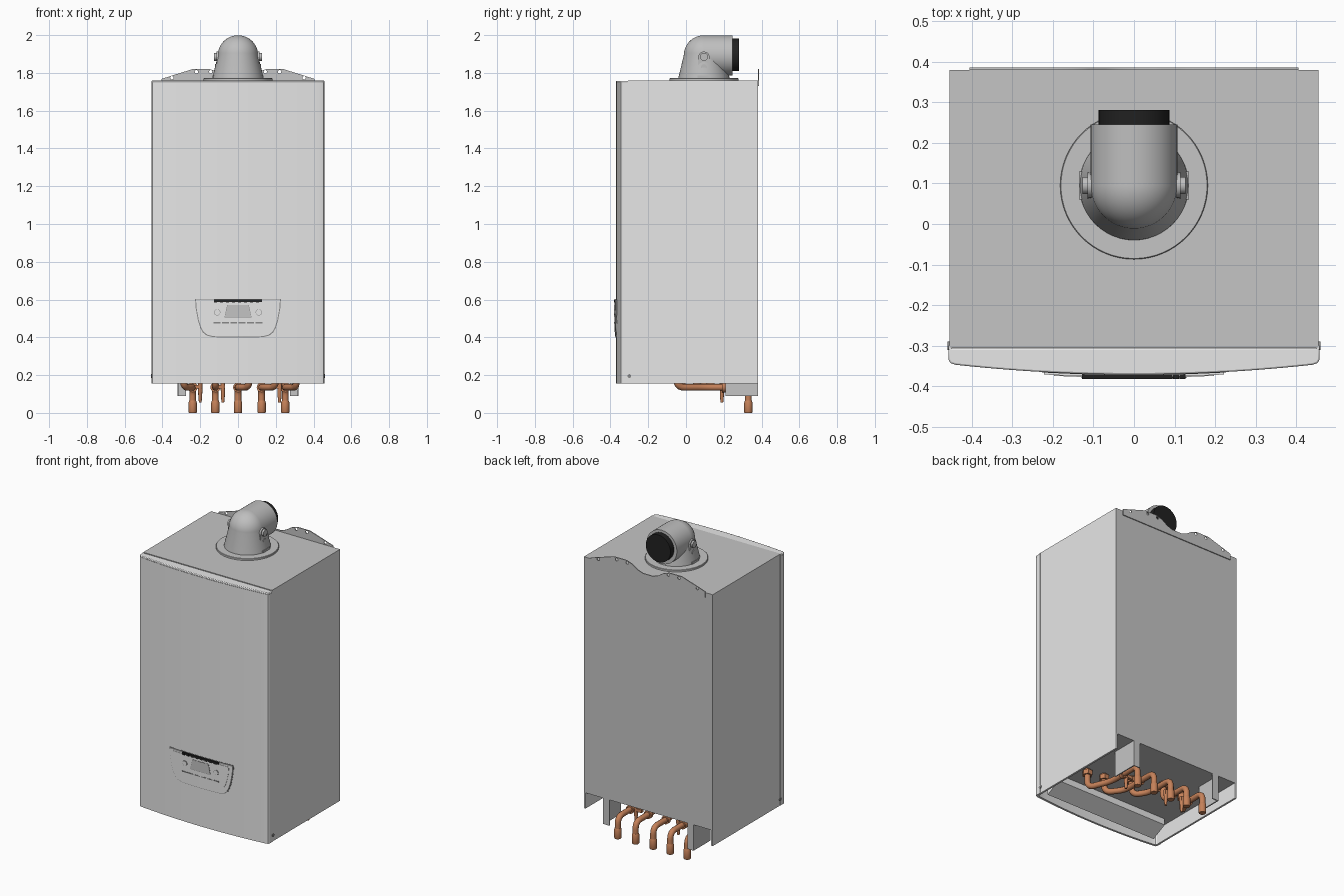
import bpy, bmesh, math
from mathutils import Vector

if "Cube" in bpy.data.objects:
    bpy.data.objects.remove(bpy.data.objects["Cube"])


def material(name, rgb):
    m = bpy.data.materials.new(name)
    m.diffuse_color = (*rgb, 1)
    m.use_nodes = True
    m.node_tree.nodes["Principled BSDF"].inputs["Base Color"].default_value = m.diffuse_color
    return m


CASE = material("casing grey", (0.56, 0.56, 0.56))
PANEL = material("panel white", (0.80, 0.80, 0.80))
FLUE = material("flue grey", (0.52, 0.52, 0.52))
SEAM = material("seam grey", (0.25, 0.25, 0.25))
DISPLAY = material("display grey", (0.55, 0.55, 0.55))
BLACK = material("rubber black", (0.015, 0.015, 0.015))
COPPER = material("copper", (0.56, 0.22, 0.10))


def finish(bm, name, mat):
    bmesh.ops.recalc_face_normals(bm, faces=bm.faces)
    me = bpy.data.meshes.new(name)
    bm.to_mesh(me)
    bm.free()
    me.materials.append(mat)
    ob = bpy.data.objects.new(name, me)
    bpy.context.collection.objects.link(ob)
    return ob


def prism(name, pts, plane, d0, d1, mat, bowed=False):
    """Extrude a 2D outline lying in plane 'xy', 'xz' or 'yz'."""
    place = {"xy": lambda a, b, d: (a, b, d),
             "xz": lambda a, b, d: (a, d, b),
             "yz": lambda a, b, d: (d, a, b)}[plane]
    bm = bmesh.new()
    lo = [bm.verts.new(place(a, b, d0)) for a, b in pts]
    hi = [bm.verts.new(place(a, b, d1)) for a, b in pts]
    bm.faces.new(lo)
    bm.faces.new(hi)
    for i in range(len(pts)):
        j = (i + 1) % len(pts)
        bm.faces.new((lo[i], lo[j], hi[j], hi[i]))
    if bowed:  # slice along x, then follow the door curve
        for i in range(-6, 7):
            bmesh.ops.bisect_plane(bm, geom=bm.verts[:] + bm.edges[:] + bm.faces[:],
                                   plane_co=(i * 0.0351, 0, 0), plane_no=(1, 0, 0))
        for v in bm.verts:
            v.co.y += 0.024 * (v.co.x / 0.44) ** 2
    return finish(bm, name, mat)


def box(name, x0, x1, y0, y1, z0, z1, mat):
    return prism(name, [(x0, y0), (x1, y0), (x1, y1), (x0, y1)], "xy", z0, z1, mat)


def lathe(name, prof, origin, axis, mat, n=40):
    """Turn (radius, distance) points about an axis through origin."""
    rot = Vector((0, 0, 1)).rotation_difference(Vector(axis))
    bm = bmesh.new()
    rings = []
    for r, h in prof:
        rings.append([bm.verts.new(rot @ Vector((r * math.cos(2 * math.pi * i / n),
                      r * math.sin(2 * math.pi * i / n), h)) + Vector(origin)) for i in range(n)])
    for a, b in zip(rings, rings[1:]):
        for i in range(n):
            j = (i + 1) % n
            bm.faces.new((a[i], a[j], b[j], b[i]))
    bm.faces.new(rings[0])
    bm.faces.new(rings[-1])
    return finish(bm, name, mat)


def rod(name, r, origin, axis, length, mat, n=20):
    return lathe(name, [(r, 0), (r, length)], origin, axis, mat, n)


def pipe(name, pts, r, mat, bend=0.045):
    """Round tube along a path with rounded corners."""
    pts = [Vector(p) for p in pts]
    path = [pts[0]]
    for a, b, c in zip(pts, pts[1:], pts[2:]):
        s = b + (a - b).normalized() * min(bend, (a - b).length / 2)
        e = b + (c - b).normalized() * min(bend, (c - b).length / 2)
        path += [(1 - t) ** 2 * s + 2 * t * (1 - t) * b + t * t * e for t in [k / 6 for k in range(7)]]
    path.append(pts[-1])
    cu = bpy.data.curves.new(name, "CURVE")
    cu.dimensions = "3D"
    cu.bevel_depth = r
    cu.bevel_resolution = 3
    cu.use_fill_caps = True
    sp = cu.splines.new("POLY")
    sp.points.add(len(path) - 1)
    for p, co in zip(sp.points, path):
        p.co = (*co, 1)
    cu.materials.append(mat)
    ob = bpy.data.objects.new(name, cu)
    bpy.context.collection.objects.link(ob)


# Casing: closed upper box with white side faces, and side skirts below
casing = box("casing", -0.455, 0.455, -0.306, 0.38, 0.255, 1.76, CASE)
casing.data.materials.append(PANEL)
for f in casing.data.polygons:
    if abs(f.normal.x) > 0.5:
        f.material_index = 1
for s, side in ((-1, "left"), (1, "right")):
    x0, x1 = sorted((s * 0.443, s * 0.455))
    box(side + "_skirt", x0, x1, -0.306, 0.38, 0.155, 0.255, PANEL)
    rod(side + "_case_screw", 0.010, (s * 0.454, -0.30, 0.195), (s, 0, 0), 0.006, SEAM)
    x0, x1 = sorted((s * 0.45, s * 0.4575))
    box(side + "_seam_lip", x0, x1, -0.309, -0.300, 0.155, 1.757, PANEL)

# Sloped tray behind the lower front edge
prism("front_tray", [(-0.30, 0.165), (-0.20, 0.215), (-0.20, 0.256), (-0.30, 0.256)],
      "yz", -0.40, 0.40, PANEL)

# Bowed door: hollow shell with a top cap
xs = [-0.44 + 0.88 * i / 24 for i in range(25)]
bow = [(x, -0.371 + 0.024 * (x / 0.44) ** 2) for x in xs]
outer = [(-0.457, -0.306), (-0.457, -0.335), (-0.452, -0.343)] + bow + \
        [(0.452, -0.343), (0.457, -0.335), (0.457, -0.306)]
inner = [(x * 0.972, min(y + 0.013, -0.306)) for x, y in outer]
prism("door_shell", outer + inner[::-1], "xy", 0.155, 1.746, PANEL)
cap = prism("door_top_cap", outer, "xy", 1.744, 1.757, PANEL)
bev = cap.modifiers.new("rounded", "BEVEL")
bev.width, bev.segments, bev.limit_method, bev.angle_limit = 0.004, 2, "ANGLE", math.radians(50)


# Control panel: flat top, tapering sides, rounded lower corners
def panel_outline(w, top, bottom):
    h = top - bottom
    right = [(w, top), (w * 0.985, top - 0.25 * h), (w * 0.935, top - 0.55 * h),
             (w * 0.88, top - 0.75 * h), (w * 0.82, top - 0.87 * h),
             (w * 0.73, top - 0.95 * h), (w * 0.58, top - 0.99 * h), (w * 0.3, bottom)]
    return right + [(-x, z) for x, z in right[::-1]]


prism("control_panel_gap", panel_outline(0.227, 0.603, 0.399), "xz", -0.36, -0.3722, SEAM, True)
prism("control_panel", panel_outline(0.222, 0.599, 0.404), "xz", -0.36, -0.377, PANEL, True)
prism("control_panel_face", panel_outline(0.197, 0.588, 0.428), "xz", -0.37, -0.379, PANEL, True)
for i in range(16):
    x = -0.128 + i * 0.016
    box("vent_slot", x, x + 0.0155, -0.382, -0.37, 0.584 + 0.004 * (i % 2), 0.600, BLACK)
prism("display_frame", [(-0.057, 0.572), (0.057, 0.572), (0.072, 0.506), (-0.072, 0.506)],
      "xz", -0.37, -0.3797, SEAM)
prism("display", [(-0.055, 0.570), (0.055, 0.570), (0.070, 0.508), (-0.070, 0.508)],
      "xz", -0.37, -0.3805, DISPLAY)
for s in (-1, 1):
    rod("knob_ring", 0.0165, (s * 0.11, -0.37, 0.532), (0, -1, 0), 0.009, SEAM, 24)
    rod("knob", 0.0145, (s * 0.11, -0.37, 0.532), (0, -1, 0), 0.011, PANEL, 24)
for i in range(6):
    x = -0.13 + i * 0.0445
    box("button", x, x + 0.037, -0.380, -0.37, 0.474, 0.480, SEAM)

# Wall plate with two humps and drilled holes above the casing
half = [(0.405, 1.73), (0.405, 1.768), (0.33, 1.792), (0.24, 1.82), (0.15, 1.82),
        (0.11, 1.806), (0.07, 1.780), (0.035, 1.768)]
plate = prism("wall_plate", half + [(-x, z) for x, z in half[::-1]], "xz", 0.380, 0.386, CASE)
for s in (-1, 1):
    for x, z in ((0.35, 1.774), (0.22, 1.806), (0.145, 1.806)):
        cutter = rod("hole_cutter", 0.009, (s * x, 0.37, z), (0, 1, 0), 0.03, CASE, 16)
        cutter.hide_render = True
        cutter.hide_viewport = True
        cut = plate.modifiers.new("hole", "BOOLEAN")
        cut.object, cut.operation, cut.solver = cutter, "DIFFERENCE", "EXACT"

# Flue elbow: base disc, tapered neck with dome, horizontal outlet, seal
FY, FZ, FR = 0.095, 1.892, 0.107
lathe("flue_base_disc", [(0.182, 0), (0.182, 0.012), (0.180, 0.014)], (0, FY, 1.758), (0, 0, 1), CASE, 64)
dome = [(FR * math.cos(a), FZ - 1.77 + FR * math.sin(a))
        for a in [math.radians(86 * k / 12) for k in range(13)]]
lathe("flue_neck", [(0.135, 0), (0.134, 0.01)] + dome, (0, FY, 1.77), (0, 0, 1), FLUE, 48)
rod("flue_outlet", FR, (0, FY, FZ), (0, 1, 0), 0.15, FLUE, 48)
lathe("flue_seal", [(0.087, 0), (0.087, 0.038)],
      (0, 0.243, FZ + 0.004), (0, 1, 0), BLACK, 48)
for s in (-1, 1):
    # Arched clip with two screws on each side of the neck
    arch = [(FY - 0.036, 1.77), (FY + 0.036, 1.77)] + \
           [(FY + 0.030 * math.cos(a), 1.883 + 0.030 * math.sin(a))
            for a in [math.pi * k / 10 for k in range(11)]]
    x0, x1 = sorted((s * 0.09, s * 0.115))
    prism("flue_clip", arch, "yz", x0, x1, FLUE)
    rod("flue_clip_boss", 0.021, (s * 0.10, FY, 1.885), (s, 0, 0), 0.027, FLUE, 24)
    rod("flue_clip_screw", 0.016, (s * 0.10, FY, 1.83), (s, 0, 0), 0.022, FLUE, 20)
    x0, x1 = sorted((s * 0.10, s * 0.135))
    box("flue_foot", x0, x1, FY - 0.035, FY + 0.035, 1.77, 1.785, FLUE)

# Pipe brackets below the back edge
for s in (-1, 1):
    x0, x1 = sorted((s * 0.313, s * 0.32))
    box("bracket_side", x0, x1, 0.21, 0.38, 0.09, 0.256, CASE)
    x0, x1 = sorted((s * 0.275, s * 0.32))
    box("bracket_flange", x0, x1, 0.374, 0.38, 0.09, 0.256, CASE)

# Copper pipes: rising from the wall outlets, bending forward, then up inside
Z = 0.135
routes = [(0.25, [(0.25, 0.10), (0.31, -0.05)]),
          (0.125, [(0.125, 0.07), (0.20, -0.03)]),
          (0.0, [(0.0, 0.14), (0.06, 0.05)]),
          (-0.12, [(-0.12, 0.12)]),
          (-0.24, [(-0.24, 0.17), (-0.29, 0.09)])]
for x, mids in routes:
    ex, ey = mids[-1]
    pipe("copper_pipe", [(x, 0.33, 0.002), (x, 0.33, Z)] + [(a, b, Z) for a, b in mids] +
         [(ex, ey, 0.258)], 0.018, COPPER)
    lathe("pipe_socket", [(0.020, 0), (0.022, 0.004), (0.022, 0.055), (0.018, 0.065)],
          (x, 0.33, 0), (0, 0, 1), COPPER, 20)
    rod("pipe_collar", 0.026, (x, 0.19, Z), (0, 1, 0), 0.022, COPPER, 20)
    rod("pipe_nut", 0.03, (ex, ey, 0.215), (0, 0, 1), 0.03, COPPER, 6)
for x in (-0.2, -0.08, 0.22):
    lathe("drain_nipple", [(0.007, 0), (0.010, 0.03), (0.012, 0.08), (0.012, 0.1)],
          (x, 0.19, 0.055), (0, 0, 1), COPPER, 16)
    box("drain_arm", x - 0.045, x + 0.01, 0.18, 0.20, 0.128, 0.148, COPPER)

# Smooth shading on round parts, crisp edges elsewhere
bpy.ops.object.select_all(action="DESELECT")
for ob in bpy.context.scene.objects:
    if ob.type == "MESH" and not ob.hide_render:
        ob.select_set(True)
        bpy.context.view_layer.objects.active = ob
bpy.ops.object.shade_smooth_by_angle(angle=math.radians(30))
